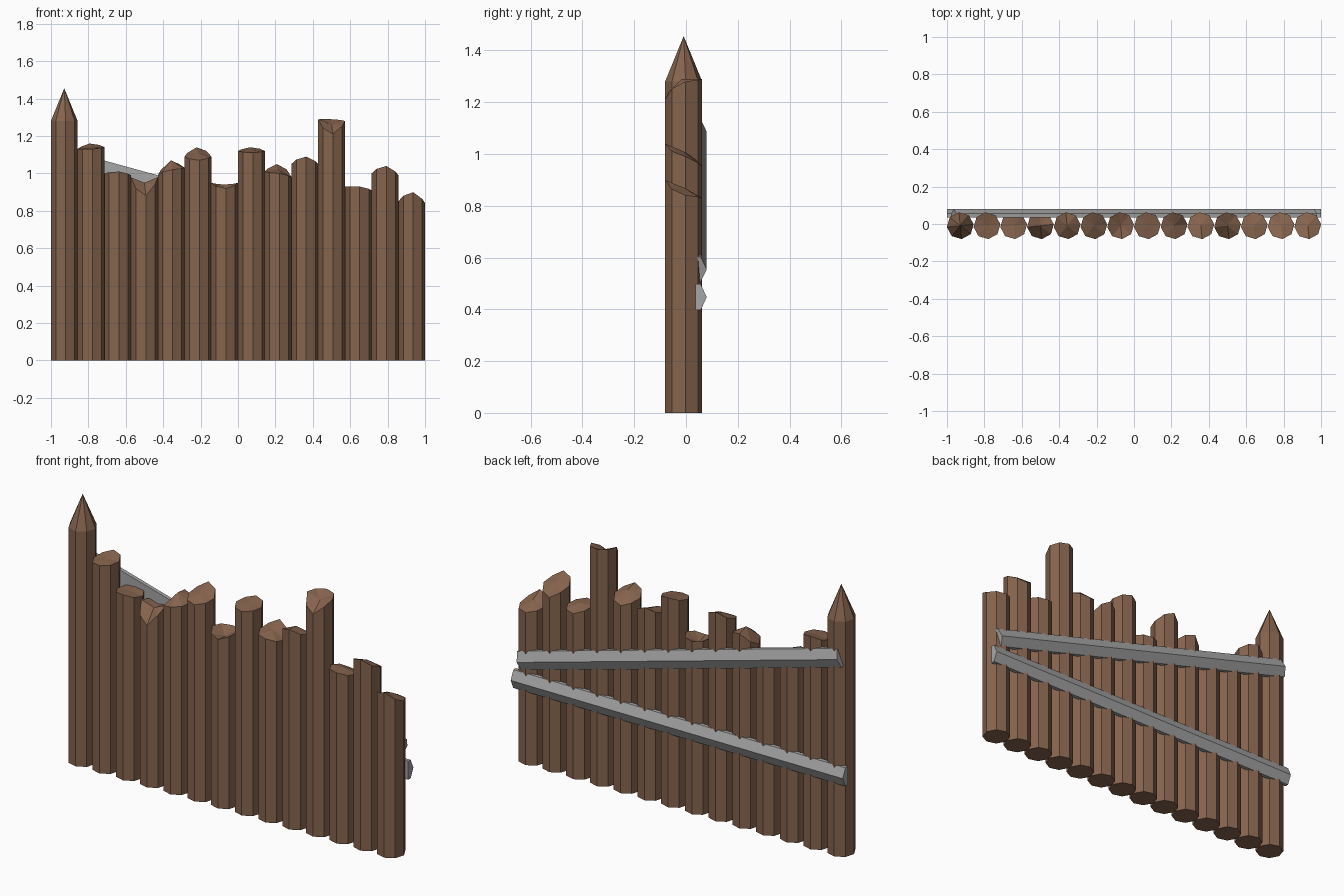
import bpy, bmesh, math
from mathutils import Matrix

if "Cube" in bpy.data.objects:
    bpy.data.objects.remove(bpy.data.objects["Cube"])


def material(name, rgb):
    m = bpy.data.materials.new(name)
    m.diffuse_color = (*rgb, 1)
    m.use_nodes = True
    m.node_tree.nodes["Principled BSDF"].inputs["Base Color"].default_value = m.diffuse_color
    return m


wood = material("brown_wood", (0.235, 0.125, 0.075))
grey = material("grey_beam", (0.38, 0.38, 0.38))


def finish(bm, name, mat):
    bmesh.ops.recalc_face_normals(bm, faces=bm.faces[:])
    me = bpy.data.meshes.new(name)
    bm.to_mesh(me)
    bm.free()
    me.materials.append(mat)
    ob = bpy.data.objects.new(name, me)
    bpy.context.collection.objects.link(ob)
    return ob


SIDES, RADIUS, LOG_Y, PITCH = 8, 0.072, -0.009, 1.858 / 13


def log(name, x, left, front, right, back, centre):
    """Octagonal log whose rim height blends between its four sides."""
    bm = bmesh.new()
    low, top = [], []
    for k in range(SIDES):
        a = math.radians(6 + 45 * k)
        c, s = math.cos(a), math.sin(a)
        h = c * c * (right if c > 0 else left) + s * s * (back if s > 0 else front)
        px, py = x + RADIUS * c, LOG_Y + RADIUS * s
        low.append(bm.verts.new((px, py, 0)))
        top.append(bm.verts.new((px, py, h)))
    tip = bm.verts.new((x, LOG_Y, centre))
    bm.faces.new(low[::-1])
    for k in range(SIDES):
        n = (k + 1) % SIDES
        bm.faces.new((low[k], low[n], top[n], top[k]))
        bm.faces.new((top[k], top[n], tip))
    finish(bm, name, wood)


def beam(name, centre_z, angle):
    """Half-hexagon rail running along the back of the wall."""
    bm = bmesh.new()
    profile = [(0.036, -0.05), (0.057, -0.05), (0.08, 0), (0.057, 0.05), (0.036, 0.05)]
    face = bm.faces.new([bm.verts.new((-1, y, z)) for y, z in profile])
    ext = bmesh.ops.extrude_face_region(bm, geom=[face], use_keep_orig=True)
    moved = [v for v in ext["geom"] if isinstance(v, bmesh.types.BMVert)]
    bmesh.ops.translate(bm, verts=moved, vec=(2, 0, 0))
    bm.transform(Matrix.Translation((0, 0, centre_z)) @ Matrix.Rotation(math.radians(angle), 4, 'Y'))
    finish(bm, name, grey)


# Logs from left to right: left, front, right, back and centre heights
tops = [
    (1.28, 1.28, 1.28, 1.28, 1.455),   # sharpened post
    (1.13, 1.13, 1.14, 1.16, 1.14),
    (1.00, 1.01, 0.99, 1.01, 1.005),
    (0.98, 0.88, 0.98, 0.95, 0.95),
    (0.99, 1.02, 1.03, 1.06, 1.07),
    (1.09, 1.07, 1.09, 1.14, 1.11),
    (0.95, 0.92, 0.95, 0.94, 0.91),
    (1.12, 1.11, 1.12, 1.14, 1.125),
    (1.01, 1.00, 0.98, 1.05, 1.02),
    (1.05, 1.09, 1.05, 1.02, 1.08),
    (1.29, 1.21, 1.28, 1.29, 1.26),
    (0.93, 0.93, 0.91, 0.90, 0.93),
    (1.00, 1.04, 0.99, 0.95, 1.01),
    (0.85, 0.90, 0.84, 0.83, 0.87),
]
for i, heights in enumerate(tops):
    log(f"log_{i + 1}", -0.929 + PITCH * i, *heights)

# Level rail and sloping brace
beam("lower_rail", 0.447, 0)
beam("sloping_brace", 0.82, 15.4)
